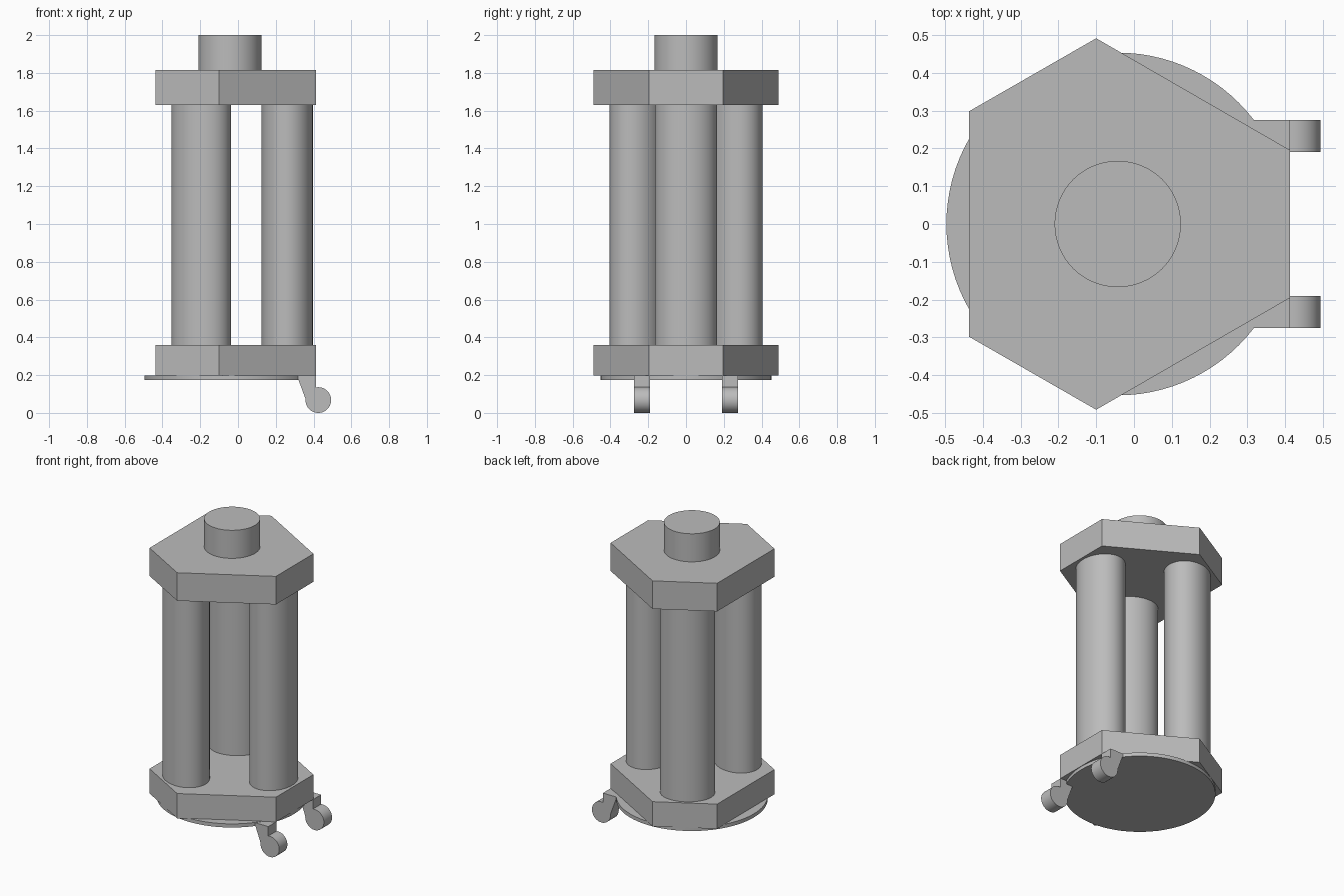
import bpy
import math

cube = bpy.data.objects.get("Cube")
if cube:
    bpy.data.objects.remove(cube, do_unlink=True)

AXIS_X = -0.043  # shared vertical axis of the columns, disc and top boss

grey = bpy.data.materials.new("plain grey")
grey.use_nodes = True
GREY = (0.5, 0.5, 0.5, 1.0)
grey.diffuse_color = GREY
grey.node_tree.nodes["Principled BSDF"].inputs["Base Color"].default_value = GREY


def prism(name, outline, low, high, axis="z", smooth=False):
    """Extrude a counter-clockwise outline along z, or an x-z outline along y."""
    n = len(outline)
    if axis == "z":
        verts = [(a, b, h) for h in (low, high) for a, b in outline]
    else:
        verts = [(a, h, b) for h in (high, low) for a, b in outline]
    faces = [tuple(reversed(range(n))), tuple(range(n, 2 * n))]
    faces += [(i, (i + 1) % n, n + (i + 1) % n, n + i) for i in range(n)]
    mesh = bpy.data.meshes.new(name)
    mesh.from_pydata(verts, [], faces)
    mesh.materials.append(grey)
    obj = bpy.data.objects.new(name, mesh)
    bpy.context.collection.objects.link(obj)
    if smooth:
        bpy.ops.object.select_all(action="DESELECT")
        obj.select_set(True)
        bpy.context.view_layer.objects.active = obj
        bpy.ops.object.shade_smooth_by_angle(angle=math.radians(30))
    return obj


def ellipse(cx, cy, rx, ry, turn=0.0, count=64):
    """Points of an ellipse turned about its centre."""
    points = []
    for i in range(count):
        t = math.tau * i / count
        u, v = rx * math.cos(t), ry * math.sin(t)
        points.append((cx + u * math.cos(turn) - v * math.sin(turn),
                       cy + u * math.sin(turn) + v * math.cos(turn)))
    return points


# Six-sided end blocks with alternating long and short sides
half = [(0.413, 0.195), (-0.1, 0.491), (-0.436, 0.298)]
hexagon = half + [(x, -y) for x, y in reversed(half)]
prism("lower_block", hexagon, 0.197, 0.36)
prism("upper_block", hexagon, 1.63, 1.792)
prism("upper_cover", hexagon, 1.792, 1.815)

# Three oval columns, flat sides towards the axis
for i, name in enumerate(("left_column", "back_column", "front_column")):
    turn = math.tau * i / 3
    cx = AXIS_X + 0.303 * math.cos(turn)
    cy = 0.303 * math.sin(turn)
    prism(name, ellipse(cx, cy, 0.136, 0.164, turn), 0.36, 1.63, smooth=True)

# Round boss on top and thin disc underneath
prism("top_boss", ellipse(AXIS_X, 0, 0.167, 0.167), 1.815, 2.0, smooth=True)
prism("base_disc", ellipse(AXIS_X, 0, 0.453, 0.453, count=96), 0.175, 0.199,
      smooth=True)

# Two hooked feet: a tapered bracket ending in a round bar
bracket = [(0.30, 0.197), (0.32, 0.175), (0.359, 0.07), (0.425, 0.068),
           (0.413, 0.13), (0.413, 0.197)]
for side, low, high in (("front", -0.275, -0.19), ("back", 0.19, 0.275)):
    prism(side + "_foot_bracket", bracket, low, high, "y")
    prism(side + "_foot_roller", ellipse(0.425, 0.068, 0.068, 0.068, count=40),
          low, high, "y", smooth=True)
